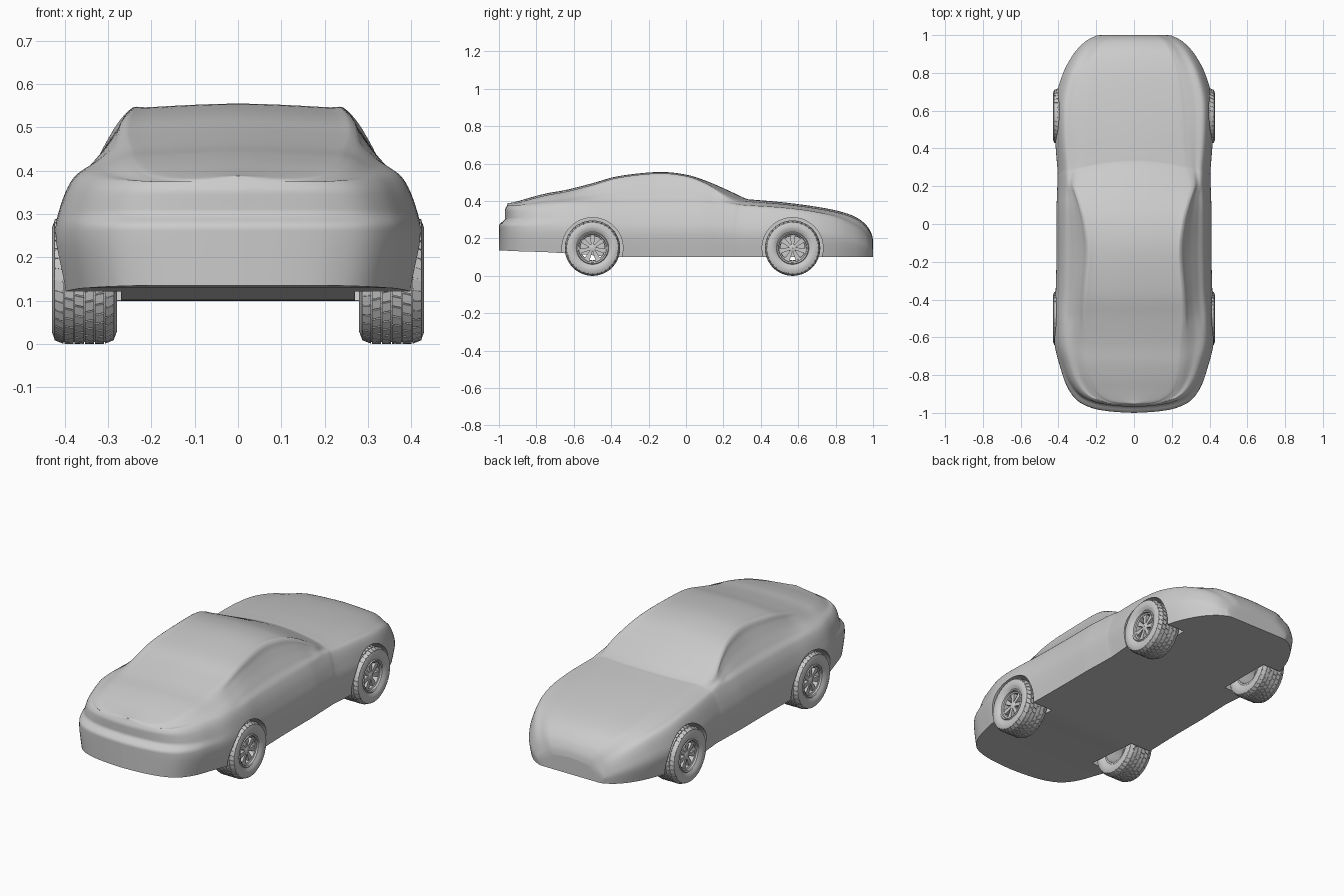
import bpy, bmesh
from math import sin, cos, pi
from mathutils import Vector, Matrix

if "Cube" in bpy.data.objects:
    bpy.data.objects.remove(bpy.data.objects["Cube"])


def smooth(a, b, t):
    t = max(0.0, min(1.0, (t - a) / (b - a)))
    return t * t * (3 - 2 * t)


def spline(pts, steps, head=None, tail=None):
    """Catmull-Rom curve through points of any dimension."""
    p = [Vector(q) for q in pts]
    p = [Vector(head) if head else p[0]] + p + [Vector(tail) if tail else p[-1]]
    out = []
    for i in range(1, len(p) - 2):
        a, b, c, d = p[i - 1:i + 3]
        for k in range(steps):
            t = k / steps
            out.append(0.5 * (2 * b + (c - a) * t + (2 * a - 5 * b + 4 * c - d) * t ** 2
                              + (3 * b - a - 3 * c + d) * t ** 3))
    return out + [p[-2]]


def finish(bm, name, angle=35):
    bmesh.ops.recalc_face_normals(bm, faces=bm.faces)
    me = bpy.data.meshes.new(name)
    bm.to_mesh(me)
    bm.free()
    ob = bpy.data.objects.new(name, me)
    bpy.context.collection.objects.link(ob)
    shade(ob, angle)
    return ob


def shade(ob, angle):
    bpy.ops.object.select_all(action='DESELECT')
    ob.select_set(True)
    bpy.context.view_layer.objects.active = ob
    bpy.ops.object.shade_smooth_by_angle(angle=angle * pi / 180)


def lathe(bm, profile, segs=48):
    """Revolve a closed (x, radius) loop around the x axis."""
    rings = [[bm.verts.new((x, r * cos(2 * pi * i / segs), r * sin(2 * pi * i / segs)))
              for x, r in profile] for i in range(segs)]
    n = len(profile)
    for i in range(segs):
        a, b = rings[i], rings[(i + 1) % segs]
        for j in range(n):
            bm.faces.new((a[j], a[(j + 1) % n], b[(j + 1) % n], b[j]))


def block(bm, corners):
    """Hexahedron from 4 lower and 4 upper corners."""
    v = [bm.verts.new(c) for c in corners]
    for f in ((3, 2, 1, 0), (4, 5, 6, 7), (0, 1, 5, 4), (1, 2, 6, 5), (2, 3, 7, 6), (3, 0, 4, 7)):
        bm.faces.new([v[i] for i in f])


# Body stations: y, half width, underside, beltline, roof half width, top
STATIONS = [
    (-1.0, 0, .135, .37, 0, .388), (-.993, .12, .135, .37, .085, .389),
    (-.975, .22, .135, .37, .155, .392), (-.935, .30, .133, .372, .21, .402),
    (-.86, .355, .13, .375, .24, .422), (-.76, .39, .127, .38, .255, .442),
    (-.64, .42, .12, .385, .26, .460), (-.5, .425, .11, .385, .27, .495),
    (-.36, .415, .10, .385, .265, .533), (-.15, .41, .1, .385, .25, .555),
    (0, .41, .1, .385, .265, .541), (.12, .41, .1, .385, .29, .503),
    (.24, .407, .1, .38, .315, .45), (.32, .405, .1, .375, .30, .413),
    (.36, .405, .1, .37, .29, .407), (.5, .418, .1, .36, .28, .395),
    (.66, .415, .1, .34, .27, .375), (.8, .375, .1, .31, .245, .35),
    (.9, .32, .1, .265, .21, .318), (.96, .265, .1, .22, .175, .275),
    (.99, .215, .1, .175, .14, .23), (1, .17, .1, .15, .11, .19),
    (1, 0, .1, .15, 0, .19)]


def section(w, bot, belt, rw, top):
    h = belt - bot
    low, edge = (w * .955, bot), (rw, top - .015)
    mid = ((.89 * w + edge[0]) / 2, (belt + edge[1]) / 2)
    side = spline([low, (w, bot + .45 * h), (.965 * w, bot + .75 * h), (.89 * w, belt), mid,
                   edge, (rw * .8, top - .008), (0, top)], 8, tail=(-rw * .8, top - .008))
    return [Vector((low[0] * k / 4, bot)) for k in range(4)] + side


def shape(x, y, z, j):
    # side glass sits slightly inside the pillars
    glass = smooth(28, 31, j) * smooth(44, 40, j)
    x -= .009 * glass * smooth(-.58, -.48, y) * smooth(.27, .18, y)
    # tail panel stepped in above the bumper, windscreen base curved in plan
    y += smooth(-.6, -.95, y) * (.032 * smooth(.27, .305, z) + .015 * smooth(.35, .39, z))
    y -= .04 * (x / .3) ** 2 * smooth(0, .28, y) * smooth(.6, .34, y)
    return x, max(-1, min(1, y)), z


# Car body
bm = bmesh.new()
rows = []
for s in spline(STATIONS, 5):
    half = [shape(max(p[0], 0), s[0], p[1], j)
            for j, p in enumerate(section(max(s[1], 0), *s[2:6]))]
    ring = half + [(-x, y, z) for x, y, z in half[-2:0:-1]]
    rows.append([bm.verts.new(c) for c in ring])
n = len(rows[0])
for a, b in zip(rows, rows[1:]):
    for j in range(n):
        bm.faces.new((a[j], a[(j + 1) % n], b[(j + 1) % n], b[j]))
bmesh.ops.remove_doubles(bm, verts=bm.verts, dist=.0002)
bmesh.ops.dissolve_degenerate(bm, edges=bm.edges, dist=.0001)
body = finish(bm, "car_body")

# Wheel wells
AXLES, WZ, WX = (-.5, .57), .148, .355
bm = bmesh.new()
for y in AXLES:
    for s in (-1, 1):
        bmesh.ops.create_cone(bm, cap_ends=True, segments=64, radius1=.163, radius2=.163, depth=.24,
                              matrix=Matrix.Translation((s * .39, y, WZ)) @ Matrix.Rotation(pi / 2, 4, 'Y'))
cutter = finish(bm, "wheel_well_cutter")
cutter.hide_render = True
mod = body.modifiers.new("wells", 'BOOLEAN')
mod.operation, mod.solver, mod.object = 'DIFFERENCE', 'EXACT', cutter
bpy.context.view_layer.objects.active = body
bpy.ops.object.modifier_apply(modifier="wells")
bpy.data.objects.remove(cutter)
shade(body, 35)

# Tyre: carcass plus chevron tread blocks
bm = bmesh.new()
lathe(bm, [(-.06, .085), (-.072, .1), (-.075, .12), (-.069, .136), (-.055, .143), (.055, .143),
           (.069, .136), (.075, .12), (.072, .1), (.062, .085)])


def tread_point(x, a, lift):
    r = .1435 - .009 * smooth(.045, .072, abs(x)) + lift
    a += 1.6 * abs(x)
    return x, r * cos(a), r * sin(a)


COLS, COUNT = 6, 36
for c in range(COLS):
    x0 = -.07 + .14 * c / COLS + .0012
    x1 = -.07 + .14 * (c + 1) / COLS - .0012
    for k in range(COUNT):
        a0 = 2 * pi * (k + .5 * (c % 2)) / COUNT
        a1 = a0 + 2 * pi / COUNT * .86
        block(bm, [tread_point(x, a, l) for l in (-.003, .0045)
                   for x, a in ((x0, a0), (x1, a0), (x1, a1), (x0, a1))])
tyre = finish(bm, "tyre")

# Rim: outer lip and barrel, hub, seven tapered spokes
bm = bmesh.new()
lathe(bm, [(.062, .088), (.068, .083), (.064, .076), (.055, .074), (.052, .067), (.035, .065),
           (-.06, .076), (-.06, .088)])
lathe(bm, [(.054, .001), (.054, .013), (.05, .02), (.02, .022), (.02, .001)])
for k in range(7):
    rot = Matrix.Rotation(2 * pi * k / 7, 3, 'X')
    block(bm, [rot @ Vector((x, t, r)) for x in (.032, .05)
               for t, r in ((-.007, .014), (.007, .014), (.014, .069), (-.014, .069))])
rim = finish(bm, "rim")

# Place the four wheels
for i, y in enumerate(AXLES):
    for s in (1, -1):
        for src in (tyre, rim):
            ob = src if (i, s) == (0, 1) else src.copy()
            ob.name = f"{('rear', 'front')[i]}_{'right' if s > 0 else 'left'}_{src.data.name}"
            if ob is not src:
                bpy.context.collection.objects.link(ob)
            ob.location = (s * WX, y, WZ)
            ob.rotation_euler = (0, 0, 0 if s > 0 else pi)
